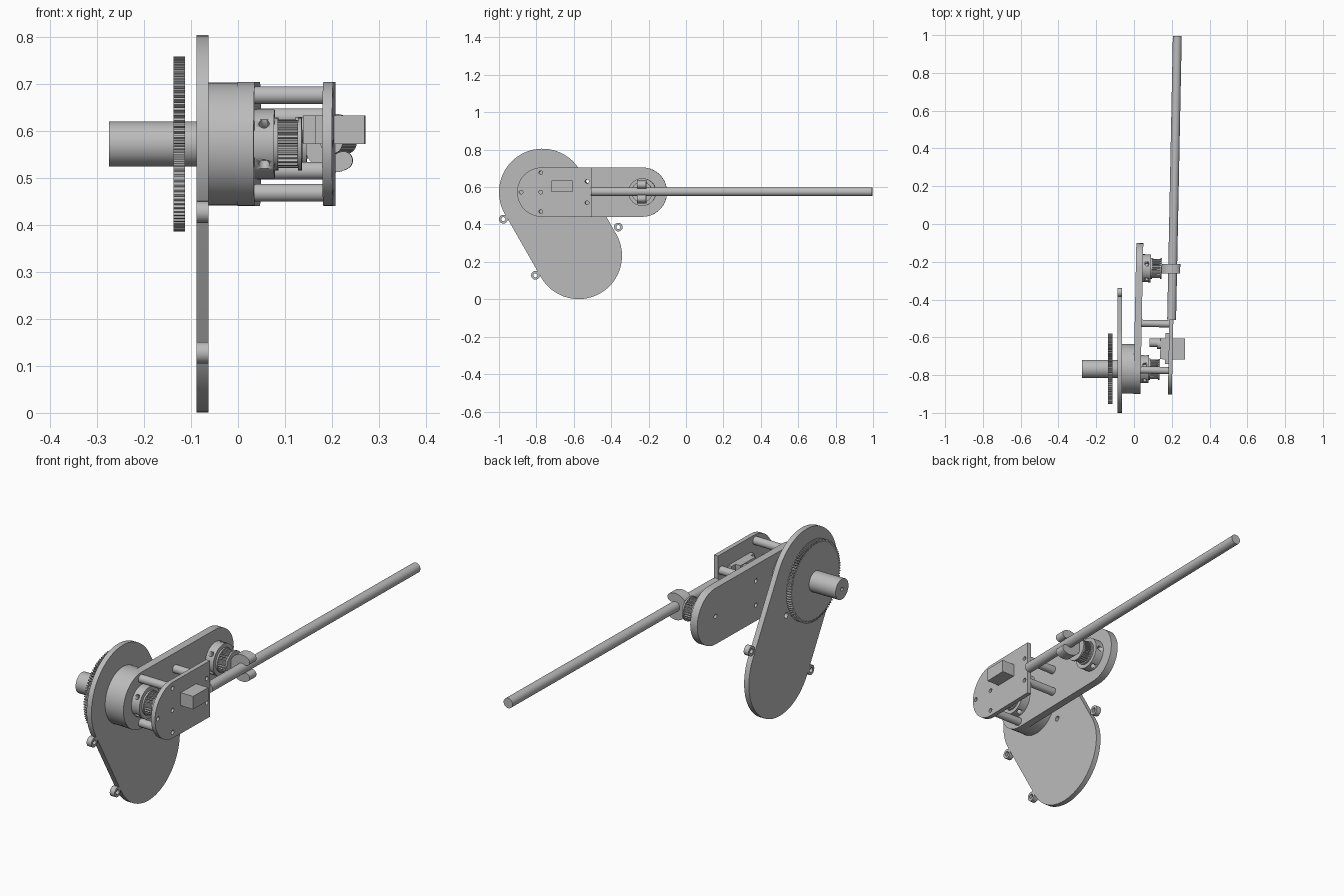
import bpy, bmesh
from math import sin, cos, pi, atan2
from mathutils import Matrix, Vector

if "Cube" in bpy.data.objects:
    bpy.data.objects.remove(bpy.data.objects["Cube"])

grey = bpy.data.materials.new("light grey metal")
grey.use_nodes = True
COLOUR = (0.5, 0.5, 0.5, 1)
grey.diffuse_color = COLOUR
grey.node_tree.nodes["Principled BSDF"].inputs["Base Color"].default_value = COLOUR

AXIS = (-0.767, 0.573)      # main pivot (y, z)
WRIST = (-0.233, 0.573)     # second pivot
SIDEWAYS = Matrix(((0, 0, 1, 0), (1, 0, 0, 0), (0, 1, 0, 0), (0, 0, 0, 1)))
# The arm assembly leans slightly outwards around the main pivot
PIVOT = Matrix.Translation((0, AXIS[0], 0))
LEAN = PIVOT @ Matrix.Rotation(-0.02, 4, 'Z') @ PIVOT.inverted()


def finish(name, bm, lean=False):
    bmesh.ops.remove_doubles(bm, verts=bm.verts, dist=1e-5)
    bmesh.ops.recalc_face_normals(bm, faces=bm.faces)
    if lean:
        bm.transform(LEAN)
    me = bpy.data.meshes.new(name)
    bm.to_mesh(me)
    bm.free()
    me.materials.append(grey)
    ob = bpy.data.objects.new(name, me)
    bpy.context.collection.objects.link(ob)
    bpy.ops.object.select_all(action='DESELECT')
    ob.select_set(True)
    bpy.context.view_layer.objects.active = ob
    bpy.ops.object.shade_smooth_by_angle(angle=0.5)
    return ob


def arc(c, r, a, b, n=32):
    return [(c[0] + r * cos(a + (b - a) * i / n), c[1] + r * sin(a + (b - a) * i / n))
            for i in range(n + 1)]


def circle(c, r, n=48):
    return arc(c, r, 0, 2 * pi, n)[:-1]


def stadium(c1, c2, r):
    d = atan2(c2[1] - c1[1], c2[0] - c1[0])
    return arc(c2, r, d - pi / 2, d + pi / 2) + arc(c1, r, d + pi / 2, d + 3 * pi / 2)


def toothed(c, r, depth, teeth):
    pts = []
    for i in range(teeth):
        for f, rr in ((0, r - depth), (0.3, r - depth), (0.45, r), (0.85, r)):
            a = 2 * pi * (i + f) / teeth
            pts.append((c[0] + rr * cos(a), c[1] + rr * sin(a)))
    return pts


def plate(name, x0, x1, outlines, lean=False):
    """Extrude (y, z) outlines along x; inner outlines become holes."""
    cu = bpy.data.curves.new(name, 'CURVE')
    cu.dimensions, cu.fill_mode, cu.extrude = '2D', 'BOTH', (x1 - x0) / 2
    for pts in outlines:
        sp = cu.splines.new('POLY')
        sp.points.add(len(pts) - 1)
        for p, q in zip(sp.points, pts):
            p.co = (q[0], q[1], 0, 1)
        sp.use_cyclic_u = True
    tmp = bpy.data.objects.new(name, cu)
    me = tmp.to_mesh()
    bm = bmesh.new()
    bm.from_mesh(me)
    tmp.to_mesh_clear()
    bpy.data.objects.remove(tmp)
    bpy.data.curves.remove(cu)
    bm.transform(Matrix.Translation(((x0 + x1) / 2, 0, 0)) @ SIDEWAYS)
    return finish(name, bm, lean)


def disc(name, x0, x1, c, r, lean=False, bore=0):
    return plate(name, x0, x1, [circle(c, r)] + ([circle(c, bore, 24)] if bore else []), lean)


def box(name, x, y, z, lean=False):
    bm = bmesh.new()
    bmesh.ops.create_cube(bm, size=1)
    size = [b - a for a, b in (x, y, z)]
    mid = [(a + b) / 2 for a, b in (x, y, z)]
    bm.transform(Matrix.Translation(mid) @ Matrix.Diagonal((*size, 1)))
    return finish(name, bm, lean)


# Base plate with three mounting ears
plate("base_plate", -0.088, -0.063,
      [stadium((-0.768, 0.573), (-0.574, 0.233), 0.232), circle((-0.62, 0.455), 0.013, 20)])
for i, c in enumerate([(-0.977, 0.428), (-0.805, 0.128), (-0.362, 0.386)]):
    disc(f"mounting_ear_{i + 1}", -0.088, -0.063, c, 0.023, bore=0.011)

# Drive gear, shaft and drum
plate("drive_gear", -0.137, -0.113, [toothed(AXIS, 0.186, 0.012, 96)])
disc("drive_shaft", -0.275, -0.088, AXIS, 0.048, bore=0.008)
disc("pivot_drum", -0.063, 0.0, AXIS, 0.131)
disc("drum_cap", -0.01, 0.036, AXIS, 0.131, lean=True)

# Arm plate, outer plate and the spacers between them
spacers = [(-0.772, AXIS[1] + s * 0.104) for s in (-1, 1)]
spacers += [(-0.525, AXIS[1] + s * 0.057) for s in (-1, 1)]
far_holes = [circle(c, 0.01, 20) for c in spacers[2:] + [WRIST]]
plate("arm_plate", -0.001, 0.036, [stadium(AXIS, WRIST, 0.132)] + far_holes, lean=True)
for i, c in enumerate(spacers):
    disc(f"spacer_{i + 1}", 0.036, 0.182, c, 0.019, True, bore=0.01)
outer = arc(AXIS, 0.132, pi / 2, 3 * pi / 2) + [(-0.502, 0.441), (-0.502, 0.705)]
holes = [circle(c, 0.01, 20) for c in spacers + [(-0.772, 0.573), (-0.878, 0.573)]]
plate("outer_plate", 0.182, 0.203, [outer] + holes, lean=True)


# Collar with radial screw holes and toothed pulley on each pivot
def pulley(label, c):
    collar = disc(label + "_collar", 0.036, 0.078, c, 0.074, lean=True)
    cut = bmesh.new()
    for k in range(5):
        a = pi + (k + 0.5) * 2 * pi / 5
        d = Vector((0, cos(a), sin(a)))
        m = Matrix.Translation(Vector((0.057, *c)) + d * 0.07) @ d.to_track_quat('Z', 'Y').to_matrix().to_4x4()
        bmesh.ops.create_cone(cut, cap_ends=True, segments=20, radius1=0.011, radius2=0.011,
                              depth=0.05, matrix=m)
    cutter = finish(label + "_cutter", cut, lean=True)
    mod = collar.modifiers.new("screw_holes", 'BOOLEAN')
    mod.operation, mod.solver, mod.object = 'DIFFERENCE', 'EXACT', cutter
    bpy.context.view_layer.objects.active = collar
    bpy.ops.object.modifier_apply(modifier=mod.name)
    bpy.data.objects.remove(cutter)
    disc(label + "_inner_flange", 0.078, 0.086, c, 0.056, lean=True)
    plate(label + "_teeth", 0.086, 0.128, [toothed(c, 0.051, 0.007, 26)], lean=True)
    disc(label + "_outer_flange", 0.128, 0.136, c, 0.056, lean=True)


pulley("main_pulley", AXIS)
pulley("wrist_pulley", WRIST)

# Long rod
rod = bmesh.new()
bmesh.ops.create_cone(rod, cap_ends=True, segments=40, radius1=0.0235, radius2=0.0235, depth=1.503,
                      matrix=Matrix.Translation((0.194, 0.2485, 0.575)) @ Matrix.Rotation(pi / 2, 4, 'X'))
finish("long_rod", rod, lean=True)

# Open hook that cradles the rod: a C profile with rounded tips
hook_c, mid, half, tip = (0.193, 0.575), 0.043, 0.0195, pi / 3


def tip_centre(a):
    return (hook_c[0] + mid * cos(a), hook_c[1] + mid * sin(a))


end = 2 * pi - tip
outline = arc(hook_c, mid + half, tip, end) + arc(tip_centre(end), half, end, end + pi, 12)[1:]
outline += arc(hook_c, mid - half, end, tip)[1:] + arc(tip_centre(tip), half, tip + pi, tip + 2 * pi, 12)[1:-1]
hook = bmesh.new()
face = hook.faces.new([hook.verts.new((x, WRIST[0] - 0.025, z)) for x, z in outline])
side = bmesh.ops.extrude_face_region(hook, geom=[face])
bmesh.ops.translate(hook, vec=(0, 0.05, 0), verts=[v for v in side["geom"] if isinstance(v, bmesh.types.BMVert)])
finish("rod_hook", hook, lean=True)

# Small servo motor passing through the outer plate
box("servo_body", (0.137, 0.268), (-0.713, -0.602), (0.573, 0.634), True)
box("servo_tabs", (0.163, 0.181), (-0.738, -0.574), (0.573, 0.634), True)
disc("servo_boss", 0.12, 0.137, (-0.632, 0.603), 0.028, True)
disc("servo_horn", 0.08, 0.12, (-0.627, 0.603), 0.022, True)
